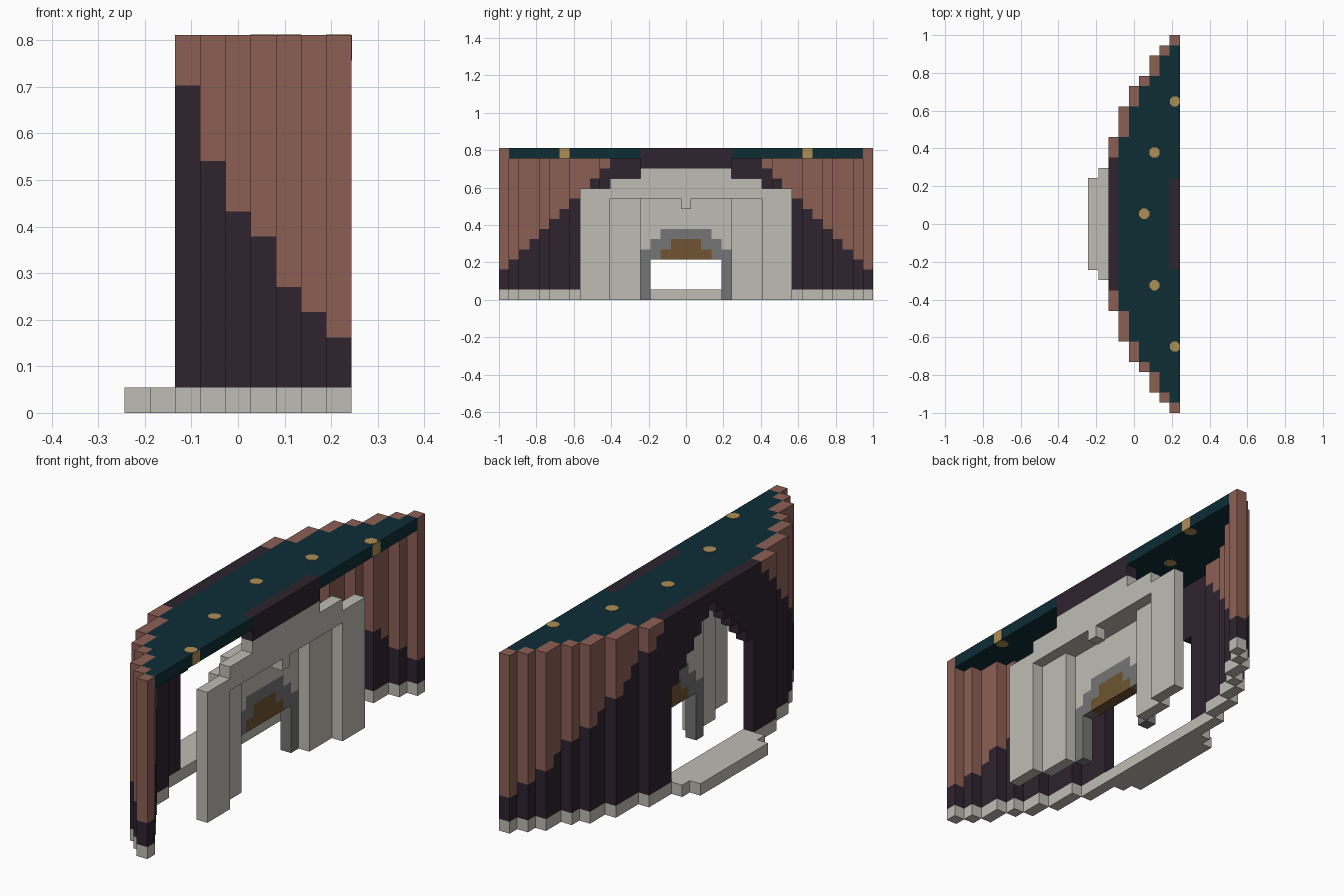
import bpy, bmesh
from mathutils import Matrix, Vector

if "Cube" in bpy.data.objects:
    bpy.data.objects.remove(bpy.data.objects["Cube"])

U = 2 / 37          # edge of one building block
TOP = 15            # height in blocks


def material(name, rgb):
    lin = [((c / 255 + 0.055) / 1.055) ** 2.4 for c in rgb] + [1.0]
    m = bpy.data.materials.new(name)
    m.use_nodes = True
    m.diffuse_color = lin
    m.node_tree.nodes["Principled BSDF"].inputs["Base Color"].default_value = lin
    return m


STONE = material("pale stone", (190, 188, 180))
DARK = material("dark plum", (46, 35, 47))
CLAY = material("terracotta", (140, 95, 84))
TEAL = material("deep teal", (14, 45, 53))
GREY = material("mid grey", (118, 117, 118))
BROWN = material("brown", (112, 84, 49))
GOLD = material("gold", (174, 142, 86))


def corner(x, y, z):
    """Block coordinates to model space."""
    return Vector(((x - 4.5) * U, (y - 0.5) * U, z * U))


def finish(name, bm, mat):
    mesh = bpy.data.meshes.new(name)
    bm.to_mesh(mesh)
    bm.free()
    mesh.materials.append(mat)
    obj = bpy.data.objects.new(name, mesh)
    bpy.context.collection.objects.link(obj)
    return obj


def blocks(xs, ys, zs):
    return {(x, y, z) for x in xs for y in ys for z in zs}


def span(a, b):
    """Inclusive range."""
    return range(a, b + 1)


def both(a, b):
    """Inclusive range mirrored across the middle."""
    return [s * j for j in span(a, b) for s in (1, -1)]


def build(name, cells, mat):
    """Skin a set of blocks with outer faces only."""
    bm = bmesh.new()
    for cell in cells:
        for axis in range(3):
            for side in (0, 1):
                near = list(cell)
                near[axis] += 2 * side - 1
                if tuple(near) in cells:
                    continue
                u, v = (axis + 1) % 3, (axis + 2) % 3
                ring = []
                for du, dv in ((0, 0), (1, 0), (1, 1), (0, 1)):
                    p = list(cell)
                    p[axis] += side
                    p[u] += du
                    p[v] += dv
                    ring.append(bm.verts.new(corner(*p)))
                bm.faces.new(ring if side else ring[::-1])
    bmesh.ops.remove_doubles(bm, verts=bm.verts, dist=U / 100)
    bmesh.ops.dissolve_limit(bm, angle_limit=0.01, verts=bm.verts, edges=bm.edges)
    return finish(name, bm, mat)


# Curved wall: outermost block of each row, from the middle to the ends
reach = {2: 8, 3: 11, 4: 13, 5: 14, 6: 16, 7: 17, 8: 18}
base, lower, upper, roof = set(), set(), set(), set()
for x, out in reach.items():
    inner = reach.get(x - 1, -1)
    for j in span(-out, out):
        a = abs(j)
        if a <= inner:
            roof.add((x, j, TOP - 1))
            continue
        base.add((x, j, 0))
        start = 1 if a > 5 else 14 - a      # stepped doorway
        change = min(TOP, 21 - a)           # stepped colour line
        lower |= blocks([x], [j], range(start, change))
        upper |= blocks([x], [j], range(change, TOP))

# Doorstep
base |= blocks([1], span(-5, 5), [0]) | blocks([0], span(-4, 4), [0])

# Dark crest above the gate
crest = blocks([8], span(-4, 4), (13, 14))
roof -= crest

build("wall_base", base, STONE)
build("wall_lower", lower, DARK)
build("wall_upper", upper, CLAY)
build("roof", roof, TEAL)
build("gate_crest", crest, DARK)

# Gate: piers, stepped lintel, keystone and recessed panels
build("gate_piers", blocks([8], both(8, 10), range(11)), STONE)
lintel = blocks([8], span(-7, 7), (10, 11)) | blocks([8], span(-4, 4), [12])
lintel |= blocks([7], span(-7, 7), [10]) | {(8, 0, 9)}
build("gate_lintel", lintel, STONE)
build("gate_side_panels", blocks([7], both(5, 7), range(10)), STONE)

# Arch around the entrance and its infill
arch = blocks([6], both(4, 4), range(5)) | blocks([6], both(3, 3), (4, 5))
arch |= blocks([6], both(2, 2), (5, 6)) | blocks([6], span(-1, 1), [6])
infill = blocks([6], span(-2, 2), [4]) | blocks([6], span(-1, 1), [5])
centre = blocks([6], span(-4, 4), span(5, 10)) - arch - infill
build("gate_arch", arch, GREY)
build("arch_infill", infill, BROWN)
build("gate_centre_panel", centre, STONE)

# Round roof lamps, with square ends where they meet the open side
for n, (x, j) in enumerate([(8, 12), (6, 7), (5, 1), (6, -6), (8, -12)], 1):
    middle = corner(x + 0.5, j + 0.5, TOP - 0.5)
    bm = bmesh.new()
    bmesh.ops.create_cone(bm, cap_ends=True, segments=8, radius1=0.029, radius2=0.029,
                          depth=U + 0.004,
                          matrix=Matrix.Translation(middle) @ Matrix.Rotation(0.3927, 4, "Z"))
    if x == 8:
        spot = Matrix.Translation(middle + Vector((U / 2, 0, 0)))
        bmesh.ops.create_cube(bm, size=1, matrix=spot @ Matrix.Diagonal((0.002, U, U, 1)))
    finish(f"roof_lamp_{n}", bm, GOLD)
